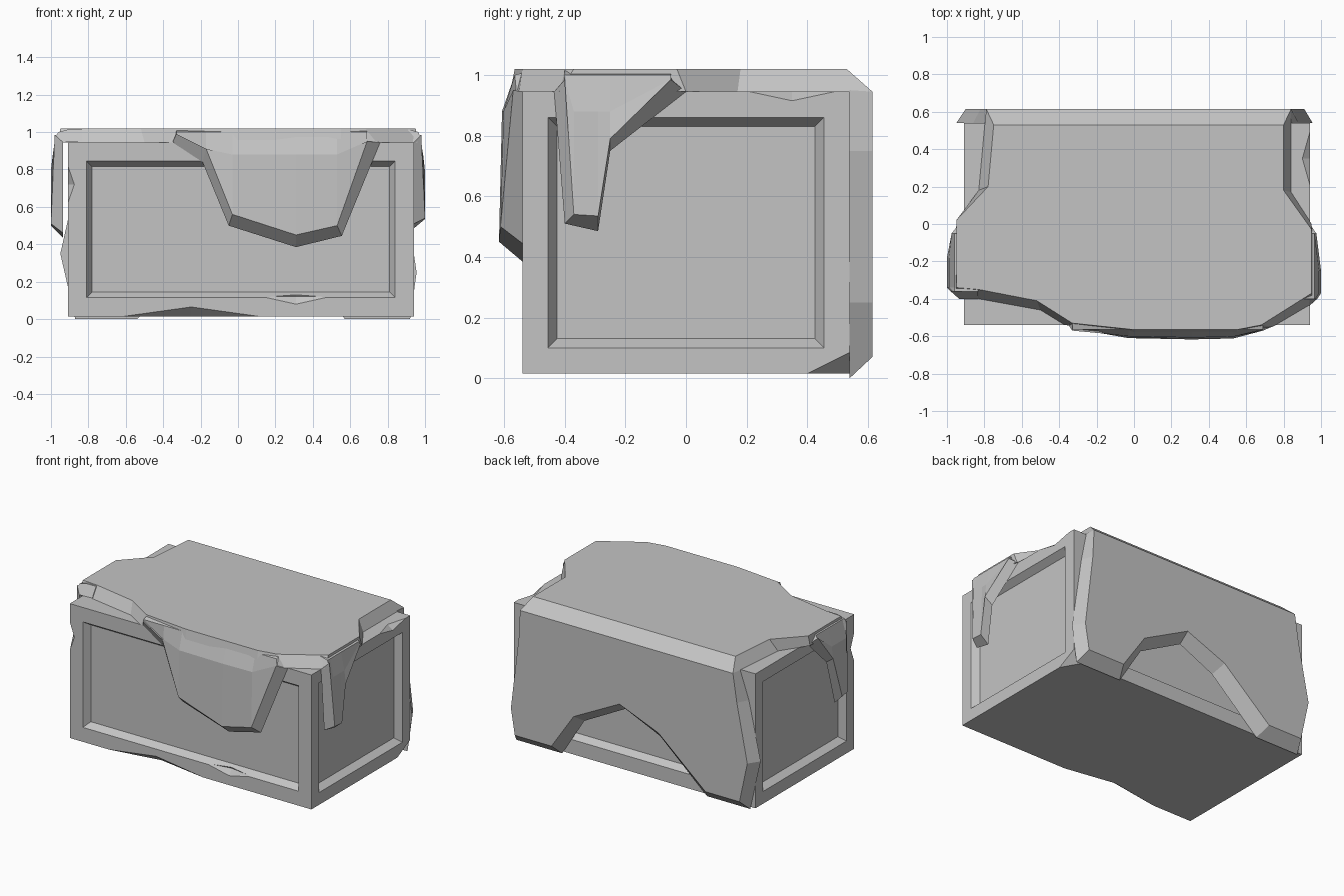
import bpy, bmesh
from mathutils import Vector, Matrix

cube = bpy.data.objects.get("Cube")
if cube:
    bpy.data.objects.remove(cube, do_unlink=True)

grey = bpy.data.materials.new("plain_grey")
grey.use_nodes = True
grey.diffuse_color = (0.55, 0.55, 0.55, 1)
grey.node_tree.nodes["Principled BSDF"].inputs["Base Color"].default_value = grey.diffuse_color


def finish(name, bm):
    """Turn a bmesh into a flat shaded object."""
    bmesh.ops.recalc_face_normals(bm, faces=bm.faces[:])
    mesh = bpy.data.meshes.new(name)
    bm.to_mesh(mesh)
    bm.free()
    mesh.materials.append(grey)
    obj = bpy.data.objects.new(name, mesh)
    bpy.context.collection.objects.link(obj)
    return obj


def loft(name, rings):
    """Skin a series of closed rings and cap both ends."""
    bm = bmesh.new()
    rows = [[bm.verts.new(p) for p in ring] for ring in rings]
    n = len(rows[0])
    for a, b in zip(rows, rows[1:]):
        for i in range(n):
            j = (i + 1) % n
            bm.faces.new((a[i], a[j], b[j], b[i]))
    bm.faces.new(rows[0])
    bm.faces.new(rows[-1])
    return finish(name, bm)


def hanging_flap(name, columns, inner, place):
    """Hang cloth over an edge. Each column: inner along/z, outer along/z, reach."""
    rings = []
    for a_in, z_in, a_out, z_out, reach in columns:
        ring = [
            (a_in, inner - 0.1, 0.95), (a_in, inner, 0.945), (a_in, inner, z_in),
            (a_out, reach, z_out), (a_out, reach - 0.01, max(0.88, z_out)),
            (a_out, inner + 0.025, 1.0), (a_out, inner - 0.03, 1.015),
            (a_out, inner - 0.1, 1.015),
        ]
        rings.append([place(*p) for p in ring])
    return loft(name, rings)


# Crate with a recessed panel on each upright side
bm = bmesh.new()
size = Matrix.Diagonal((1.85, 1.08, 0.93, 1))
bmesh.ops.create_cube(bm, size=1, matrix=Matrix.Translation((0.015, 0, 0.48)) @ size)
bm.normal_update()
for face in [f for f in bm.faces if abs(f.normal.z) < 0.5]:
    margin = 0.1 if abs(face.normal.y) > 0.5 else 0.085
    bmesh.ops.inset_individual(bm, faces=[face], thickness=margin, use_even_offset=True)
    bmesh.ops.inset_individual(bm, faces=[face], thickness=0.03, depth=-0.045,
                               use_even_offset=True)
crate = finish("crate", bm)

# Chips broken out of the crate edges: centre and half sizes
chips = [
    ((-0.25, -0.54, 0.015), (0.36, 0.06, 0.05)),
    ((0.31, -0.54, 0.12), (0.18, 0.03, 0.04)),
    ((-0.91, -0.54, 0.72), (0.035, 0.04, 0.1)),
    ((0.94, 0.54, 0.015), (0.08, 0.14, 0.07)),
    ((0.94, 0.35, 0.945), (0.04, 0.14, 0.03)),
]
bm = bmesh.new()
for centre, half in chips:
    tips = []
    for axis in range(3):
        for sign in (-1, 1):
            p = Vector(centre)
            p[axis] += sign * half[axis]
            tips.append(bm.verts.new(p))
    for x in tips[:2]:
        for y in tips[2:4]:
            for z in tips[4:]:
                bm.faces.new((x, y, z))
cutter = finish("chip_cutter", bm)
cutter.hide_render = True
cut = crate.modifiers.new("chips", "BOOLEAN")
cut.operation = "DIFFERENCE"
cut.solver = "EXACT"
cut.object = cutter
bpy.context.view_layer.objects.active = crate
bpy.ops.object.modifier_apply(modifier=cut.name)
bpy.data.objects.remove(cutter, do_unlink=True)

# Cloth lying on the lid, wider below than above
upper = [(-0.75, 0.53), (-0.78, 0.2), (-0.95, 0.02), (-0.95, -0.34), (-0.83, -0.35),
         (-0.52, -0.41), (-0.33, -0.53), (0, -0.565), (0.55, -0.565), (0.68, -0.54),
         (0.95, -0.37), (0.95, -0.03), (0.8, 0.18), (0.8, 0.53)]
lower = [(-0.79, 0.615), (-0.83, 0.18), (-0.95, 0), (-0.96, -0.36), (-0.83, -0.4),
         (-0.5, -0.46), (-0.37, -0.54), (0, -0.58), (0.55, -0.58), (0.74, -0.55),
         (0.96, -0.42), (0.95, 0), (0.84, 0.17), (0.84, 0.615)]
loft("cloth_top", [[(x, y, 0.945) for x, y in lower], [(x, y, 1.02) for x, y in upper]])

# Cloth hanging over the front
front = [(-0.35, 0.945, -0.33, 0.99, 0.57), (-0.19, 0.84, -0.17, 0.91, 0.585),
         (-0.05, 0.5, -0.03, 0.56, 0.61), (0.31, 0.385, 0.31, 0.45, 0.617),
         (0.555, 0.445, 0.53, 0.5, 0.612), (0.76, 0.945, 0.69, 0.95, 0.57)]
hanging_flap("cloth_front", front, 0.54, lambda a, r, z: (a, -r, z))

# Cloth hanging over both ends
left = [(-0.435, 0.945, -0.4, 0.985, 0.98), (-0.4, 0.51, -0.37, 0.54, 1.0),
        (-0.29, 0.485, -0.29, 0.535, 1.0), (-0.25, 0.75, -0.25, 0.79, 1.0),
        (0, 0.945, -0.05, 0.985, 0.975)]
hanging_flap("cloth_left", left, 0.94, lambda a, r, z: (r, a, z))
right = [(-0.4, 0.945, -0.36, 0.985, 0.98), (-0.38, 0.46, -0.34, 0.51, 1.0),
         (-0.29, 0.435, -0.28, 0.5, 1.0), (-0.2, 0.75, -0.18, 0.8, 1.0),
         (0, 0.945, -0.05, 0.985, 0.975)]
hanging_flap("cloth_right", right, 0.935, lambda a, r, z: (-r, a, z))

# Cloth hanging down the back with an arch torn out of its hem
inside = [(-0.79, 0.95), (-0.86, 0.75), (-0.95, 0.35), (-0.87, 0), (-0.54, 0),
          (-0.18, 0.32), (0.08, 0.44), (0.4, 0.27), (0.57, 0), (0.92, 0),
          (0.955, 0.25), (0.88, 0.75), (0.84, 0.95)]
outside = [(-0.79, 0.945), (-0.82, 0.75), (-0.9, 0.35), (-0.84, 0.07), (-0.58, 0.07),
           (-0.22, 0.38), (0.08, 0.5), (0.43, 0.32), (0.6, 0.07), (0.88, 0.07),
           (0.91, 0.25), (0.85, 0.75), (0.84, 0.945)]
loft("cloth_back", [[(x, 0.54, z) for x, z in inside], [(x, 0.615, z) for x, z in outside]])
